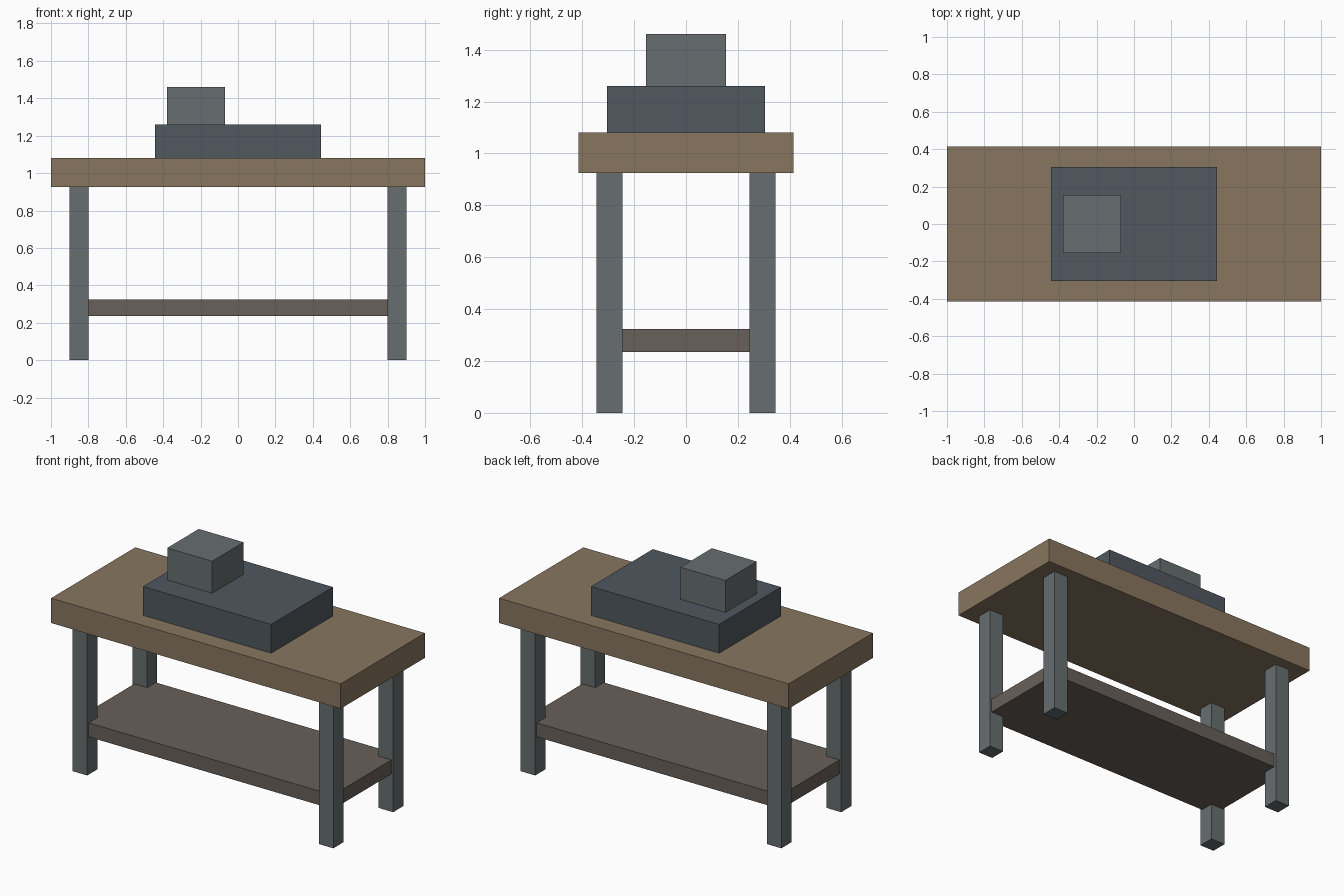
import bpy

if "Cube" in bpy.data.objects:
    bpy.data.objects.remove(bpy.data.objects["Cube"])


def material(name, rgb):
    m = bpy.data.materials.new(name)
    m.diffuse_color = (*rgb, 1)
    m.use_nodes = True
    m.node_tree.nodes["Principled BSDF"].inputs["Base Color"].default_value = m.diffuse_color
    return m


def box(name, center_xy, size_xy, z0, z1, mat):
    """Axis-aligned block spanning z0..z1."""
    bpy.ops.mesh.primitive_cube_add(size=1, location=(*center_xy, (z0 + z1) / 2))
    ob = bpy.context.object
    ob.name = name
    ob.scale = (*size_xy, z1 - z0)
    bpy.ops.object.transform_apply(location=False, rotation=False, scale=True)
    ob.data.materials.append(mat)
    return ob


wood = material("wood", (0.25, 0.18, 0.115))
dark_wood = material("dark_wood", (0.14, 0.115, 0.1))
steel = material("steel", (0.135, 0.155, 0.16))
dark_steel = material("dark_steel", (0.08, 0.098, 0.115))

LEG_TOP, TOP, BASE_TOP = 0.925, 1.08, 1.26

# Table top and lower shelf (shelf corners are let into the legs)
box("table_top", (0, 0), (2.0, 0.83), LEG_TOP, TOP, wood)
box("lower_shelf", (0, 0), (1.775, 0.66), 0.235, 0.323, dark_wood)

# Four legs
for sx, side in ((-1, "left"), (1, "right")):
    for sy, end in ((-1, "front"), (1, "back")):
        box(f"{end}_{side}_leg", (sx * 0.85, sy * 0.295), (0.1, 0.1),
            0, LEG_TOP, steel)

# Machine on the table
box("machine_base", (0, 0), (0.885, 0.61), TOP, BASE_TOP, dark_steel)
box("machine_head", (-0.225, 0), (0.31, 0.31), BASE_TOP, 1.46, steel)
